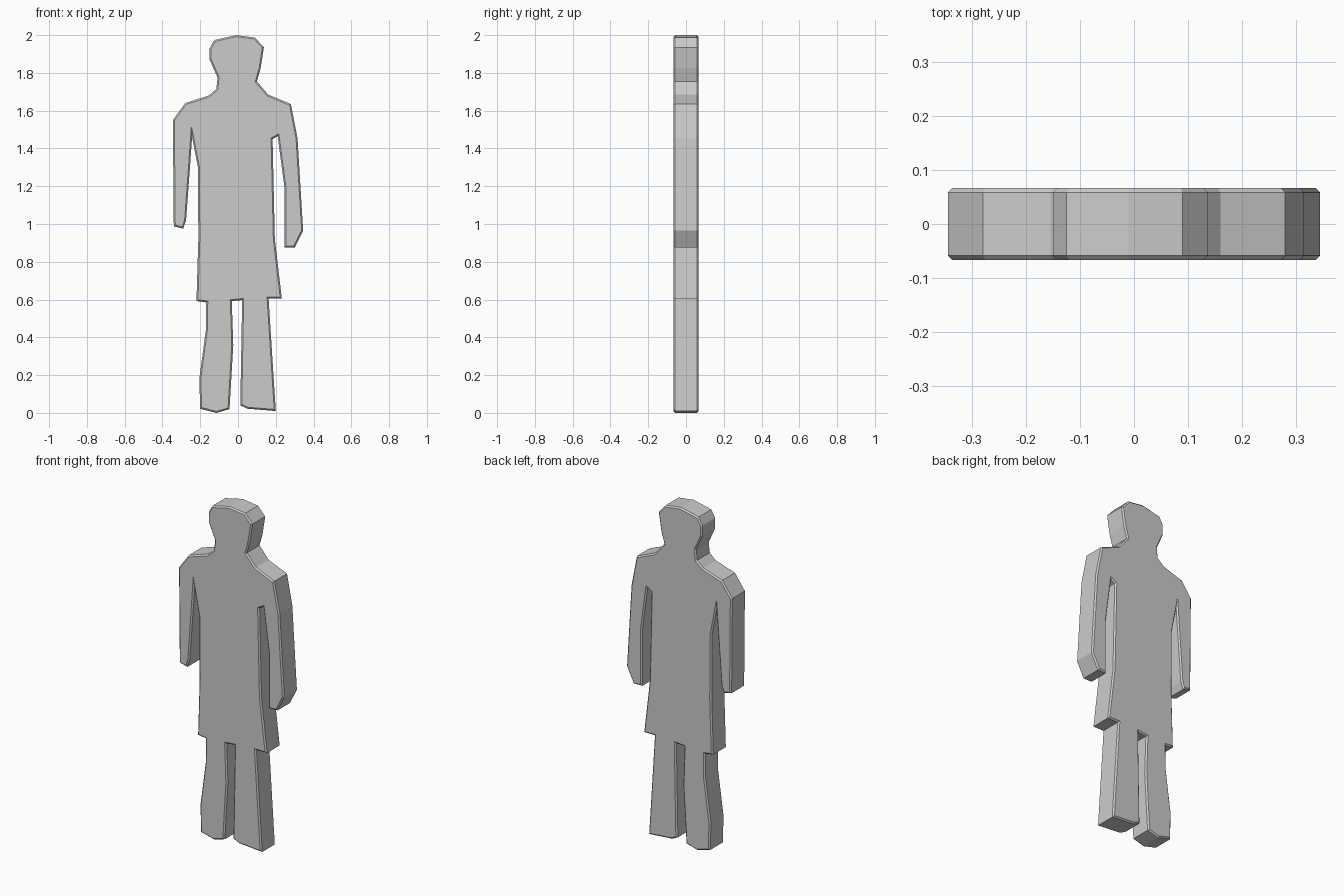
import bpy, bmesh

HALF_DEPTH = 0.0665
BEVEL = 0.008

# Body outline (x, z), clockwise from the top of the head
outline = [
    # head, neck and shoulder
    (-0.01, 2.0), (0.09, 1.987), (0.137, 1.935), (0.12, 1.825), (0.1, 1.755),
    (0.16, 1.685), (0.28, 1.635),
    # right-hand arm
    (0.315, 1.455), (0.345, 0.965), (0.3, 0.875), (0.245, 0.875),
    (0.245, 1.2), (0.21, 1.465), (0.183, 1.45),
    # coat side and hem
    (0.195, 0.92), (0.232, 0.605), (0.162, 0.605),
    # legs
    (0.2, 0.01), (0.05, 0.022), (0.012, 0.04), (0.022, 0.597),
    (-0.033, 0.592), (-0.025, 0.36), (-0.045, 0.02), (-0.115, 0.0),
    (-0.2, 0.022), (-0.205, 0.18), (-0.17, 0.44), (-0.168, 0.585),
    # hem and coat side
    (-0.22, 0.592), (-0.21, 0.92), (-0.212, 1.3), (-0.243, 1.46),
    # left-hand arm
    (-0.255, 1.29), (-0.275, 1.02), (-0.29, 0.975), (-0.34, 0.988),
    (-0.345, 1.55),
    # shoulder, neck and head
    (-0.28, 1.64), (-0.155, 1.68), (-0.115, 1.715), (-0.108, 1.775),
    (-0.15, 1.87), (-0.15, 1.93), (-0.125, 1.974),
]

# Extrude the outline into a slab
bm = bmesh.new()
front = bm.faces.new([bm.verts.new((x, -HALF_DEPTH, z)) for x, z in outline])
ext = bmesh.ops.extrude_face_region(bm, geom=[front], use_keep_orig=True)
bmesh.ops.translate(bm, vec=(0, 2 * HALF_DEPTH, 0),
                    verts=[g for g in ext["geom"] if isinstance(g, bmesh.types.BMVert)])
bmesh.ops.recalc_face_normals(bm, faces=bm.faces)

# Chamfer the rims of the front and back
rims = [e for e in bm.edges if abs(e.verts[0].co.y - e.verts[1].co.y) < 1e-4]
bmesh.ops.bevel(bm, geom=rims, offset=BEVEL, offset_type='OFFSET', segments=1,
                profile=0.5, affect='EDGES')
bmesh.ops.recalc_face_normals(bm, faces=bm.faces)

mesh = bpy.data.meshes.new("standing_figure")
bm.to_mesh(mesh)
bm.free()
figure = bpy.data.objects.new("standing_figure", mesh)
bpy.context.collection.objects.link(figure)

# Plain grey
grey = bpy.data.materials.new("light_grey")
grey.diffuse_color = (0.6, 0.6, 0.6, 1)
mesh.materials.append(grey)
